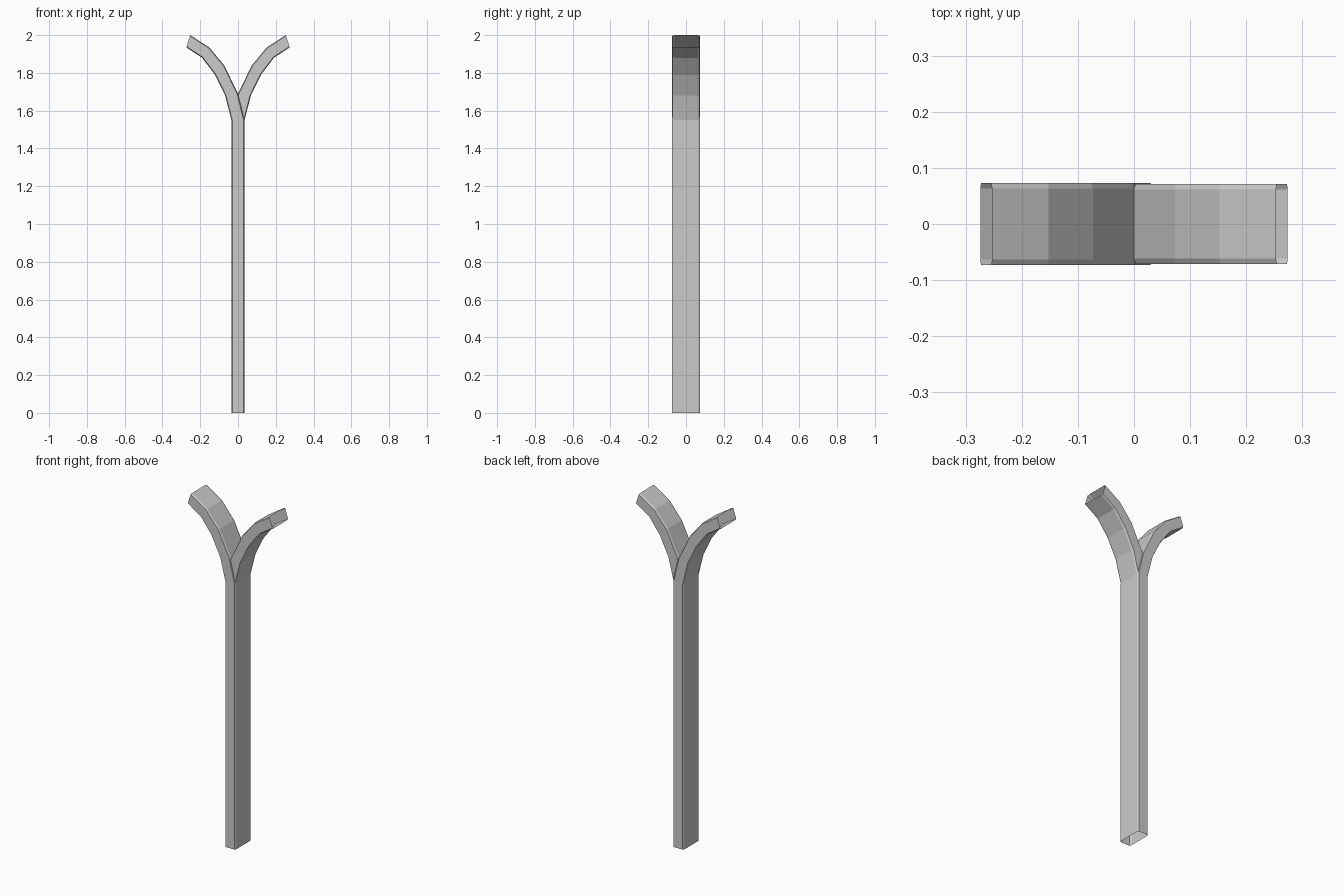
import bpy
import bmesh

cube = bpy.data.objects.get("Cube")
if cube:
    bpy.data.objects.remove(cube)

grey = bpy.data.materials.new("light grey")
grey.use_nodes = True
grey.diffuse_color = (0.6, 0.6, 0.6, 1)
grey.node_tree.nodes["Principled BSDF"].inputs["Base Color"].default_value = (0.6, 0.6, 0.6, 1)

# Outer and inner edge of the bending tube, as (x, z) pairs
BEND = [
    ((-0.035, 1.55), (0.034, 1.55)),
    ((-0.068, 1.68), (0.0, 1.69)),
    ((-0.122, 1.79), (-0.073, 1.84)),
    ((-0.19, 1.88), (-0.152, 1.935)),
    ((-0.274, 1.935), (-0.253, 2.0)),
]
FOOT = ((-0.035, 0), (0.034, 0))


def section(bm, outer, inner, half, cut_x=0.07, cut_y=0.01):
    """Rectangle with chamfered corners, spanning outer to inner."""
    flat = half - cut_y
    corners = [(0, -flat), (cut_x, -half), (1 - cut_x, -half), (1, -flat),
               (1, flat), (1 - cut_x, half), (cut_x, half), (0, flat)]
    return [bm.verts.new((outer[0] + t * (inner[0] - outer[0]), y,
                          outer[1] + t * (inner[1] - outer[1])))
            for t, y in corners]


def tube(name, pairs, half, side=1, trim=None):
    """Open hollow tube lofted through the sections."""
    bm = bmesh.new()
    rings = [section(bm, (side * o[0], o[1]), (side * i[0], i[1]), half)
             for o, i in pairs]
    for low, high in zip(rings, rings[1:]):
        for k in range(len(low)):
            n = (k + 1) % len(low)
            bm.faces.new((low[k], low[n], high[n], high[k]))
    bmesh.ops.recalc_face_normals(bm, faces=bm.faces)
    if trim:
        bmesh.ops.bisect_plane(bm, geom=bm.verts[:] + bm.edges[:] + bm.faces[:],
                               plane_co=trim[0], plane_no=trim[1], clear_inner=True)
    mesh = bpy.data.meshes.new(name)
    bm.to_mesh(mesh)
    bm.free()
    mesh.materials.append(grey)
    obj = bpy.data.objects.new(name, mesh)
    bpy.context.collection.objects.link(obj)
    return obj


# Post that bends into the right arm
tube("post_and_right_arm", [FOOT] + BEND, 0.0735)

# Mirrored left arm, mitred where it meets the post
tube("left_arm", BEND, 0.0715, side=-1,
     trim=((0, 0, 1.69), (0.14, 0, 0.034)))
